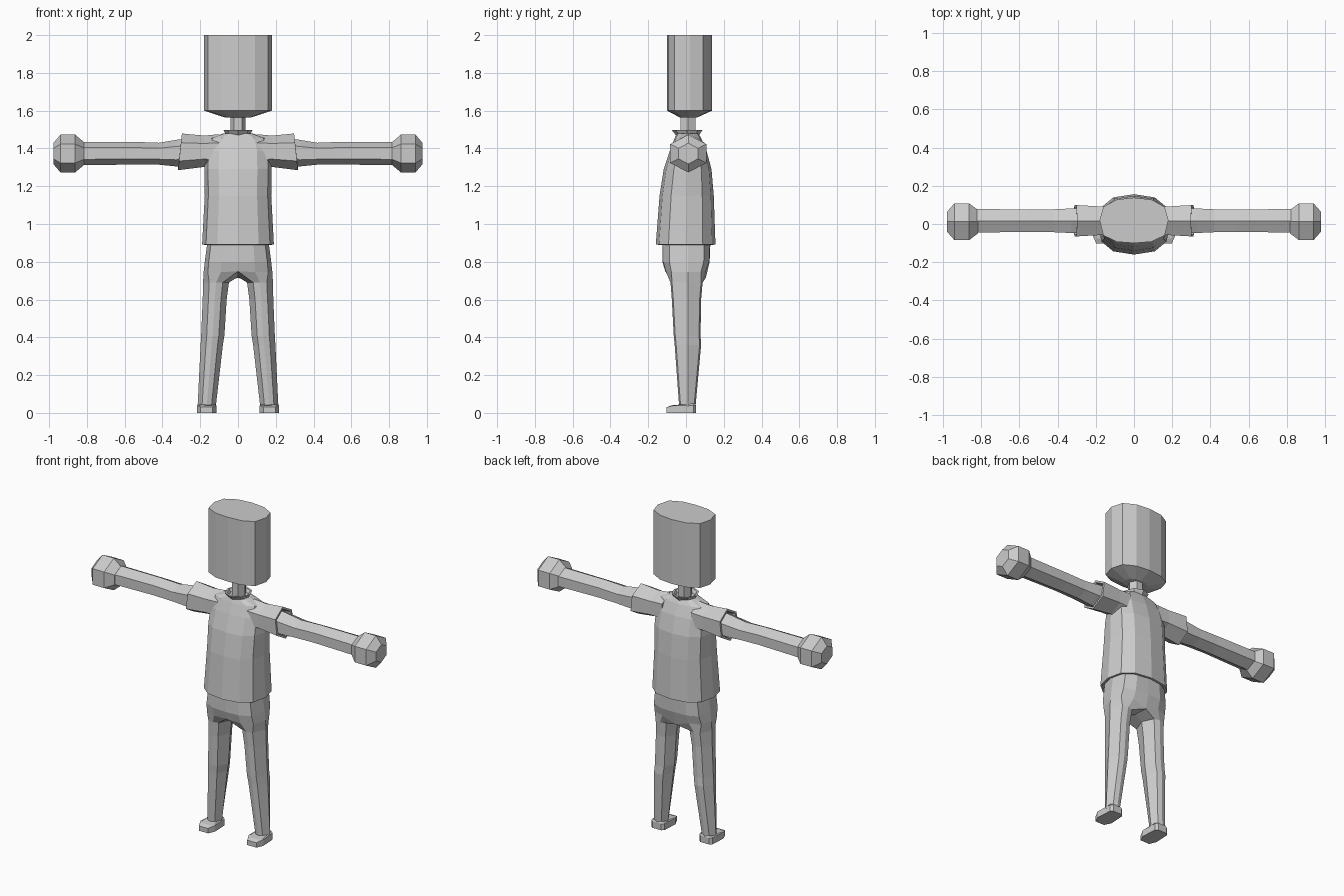
import bpy, bmesh, math

if "Cube" in bpy.data.objects:
    bpy.data.objects.remove(bpy.data.objects["Cube"])

grey = bpy.data.materials.new("plain_grey")
grey.diffuse_color = (0.6, 0.6, 0.6, 1)
grey.use_nodes = True
grey.node_tree.nodes["Principled BSDF"].inputs["Base Color"].default_value = grey.diffuse_color


def loft(name, rings, caps=(True, True), mirror=False):
    """Skin a list of equally long point rings; optionally mirror across x."""
    bm = bmesh.new()
    rows = [[bm.verts.new(p) for p in r] for r in rings]
    n = len(rows[0])
    for a, b in zip(rows, rows[1:]):
        for i in range(n):
            quad = [a[i], a[(i + 1) % n], b[(i + 1) % n], b[i]]
            # leave the mirror plane open so both halves join cleanly
            if not (mirror and all(abs(v.co.x) < 1e-5 for v in quad)):
                bm.faces.new(quad)
    if caps[0]:
        bm.faces.new(rows[0])
    if caps[1]:
        bm.faces.new(rows[-1])
    bmesh.ops.recalc_face_normals(bm, faces=bm.faces)
    me = bpy.data.meshes.new(name)
    bm.to_mesh(me)
    bm.free()
    me.materials.append(grey)
    ob = bpy.data.objects.new(name, me)
    bpy.context.collection.objects.link(ob)
    if mirror:
        m = ob.modifiers.new("mirror", 'MIRROR')
        m.use_clip = True
    return ob


def oval(z, hx, yf, yb, n=12, power=0.8):
    """Rounded-box ring in the horizontal plane."""
    pts = []
    for i in range(n):
        a = 2 * math.pi * i / n
        c, s = math.cos(a), math.sin(a)
        x = math.copysign(abs(c) ** power, c) * hx
        y = math.copysign(abs(s) ** power, s) * (yb - yf) / 2
        pts.append((x, y + (yb + yf) / 2, z))
    return pts


def hexa(x, zc, ry, rz, yc=0.017, lean=0.0):
    """Hexagon ring across the arm, with a point at top and bottom."""
    pts = []
    for i in range(6):
        a = math.pi / 2 + i * math.pi / 3
        s = math.sin(a)
        pts.append((x - lean * s, yc + ry * math.cos(a) / 0.866, zc + rz * s))
    return pts


# head: tall block with a shallow chin taper
def head_ring(z, k):
    half = [(0, -.10), (.09, -.093), (.16, -.06), (.18, .02), (.16, .09), (.09, .128), (0, .138)]
    full = half + [(-x, y) for x, y in half[-2:0:-1]]
    return [(x * k, .01 + (y - .01) * k, z) for x, y in full]


loft("head", [head_ring(1.565, .4), head_ring(1.60, 1), head_ring(2.0, 1)])

# neck and open flared collar
loft("neck", [oval(1.45, .04, -.035, .055, 6, 1), oval(1.58, .04, -.035, .055, 6, 1)])
loft("collar", [oval(1.465, .06, -.05, .065, 8, 1), oval(1.497, .077, -.075, .087, 8, 1),
                oval(1.497, .066, -.062, .075, 8, 1), oval(1.47, .048, -.04, .055, 8, 1)],
     caps=(False, False))

# shirt body with a recessed hem
loft("shirt", [oval(.91, .165, -.13, .13), oval(.89, .18, -.148, .145),
               oval(.892, .19, -.16, .156), oval(1.15, .176, -.14, .147),
               oval(1.29, .178, -.118, .135), oval(1.39, .175, -.085, .108),
               oval(1.455, .15, -.06, .08), oval(1.48, .075, -.05, .065)])

# sleeves with a recessed cuff
loft("sleeves", [hexa(.10, 1.385, .075, .09), hexa(.18, 1.385, .075, .083),
                 hexa(.307, 1.382, .082, .097, lean=.01),
                 hexa(.307, 1.382, .07, .083, lean=.01),
                 hexa(.27, 1.382, .065, .075)], mirror=True)

# arms
loft("arms", [hexa(.25, 1.38, .066, .075), hexa(.33, 1.375, .064, .07),
              hexa(.42, 1.372, .06, .058), hexa(.55, 1.375, .058, .06),
              hexa(.83, 1.373, .062, .062)], mirror=True)

# faceted fists
loft("hands", [hexa(.815, 1.373, .06, .06, .012), hexa(.862, 1.373, .096, .1, .012),
               hexa(.94, 1.373, .096, .1, .012), hexa(.978, 1.373, .052, .055, .012)],
     mirror=True)


# trousers: half pelvis running into one leg, mirrored
def leg_ring(z, x0, x1, yf, yb, yc=.01):
    w = x1 - x0
    q = .24
    return [(x1, yc, z), (x1 - q * w, yf + .008, z), (x0 + .5 * w, yf, z), (x0 + q * w, yf + .008, z),
            (x0, yc, z), (x0 + q * w, yb - .008, z), (x0 + .5 * w, yb, z), (x1 - q * w, yb - .008, z)]


def hip_ring(z, x1, yf, yb, crotch=(0, 0, 0)):
    return [(x1, .01, z), (x1 * .88, yf * .7, z), (x1 * .5, yf * .96, z), (0, yf, z + crotch[0]),
            (0, .01, z + crotch[1]), (0, yb, z + crotch[2]), (x1 * .5, yb * .98, z), (x1 * .88, yb * .75, z)]


loft("trousers", [hip_ring(.92, .16, -.125, .13), hip_ring(.80, .176, -.125, .125),
                  hip_ring(.745, .182, -.11, .105, (.005, -.025, -.03)),
                  leg_ring(.69, .048, .185, -.082, .088),
                  leg_ring(.60, .06, .187, -.075, .08),
                  leg_ring(.41, .072, .195, -.065, .077),
                  leg_ring(.36, .08, .198, -.06, .08),
                  leg_ring(.03, .118, .214, -.036, .05)], mirror=True)


# feet: flat soles with a low toe
foot = [(.12, .04), (.135, .052), (.195, .052), (.21, .04), (.216, -.06), (.198, -.102), (.135, -.102), (.115, -.06)]
loft("feet", [[(x, y, 0) for x, y in foot],
              [(x, y, .04 if y > -.08 else .03) for x, y in foot],
              [(.165 + (x - .165) * .85, max(y, -.085) * .9, .05 if y > -.05 else .04) for x, y in foot]],
     mirror=True)
